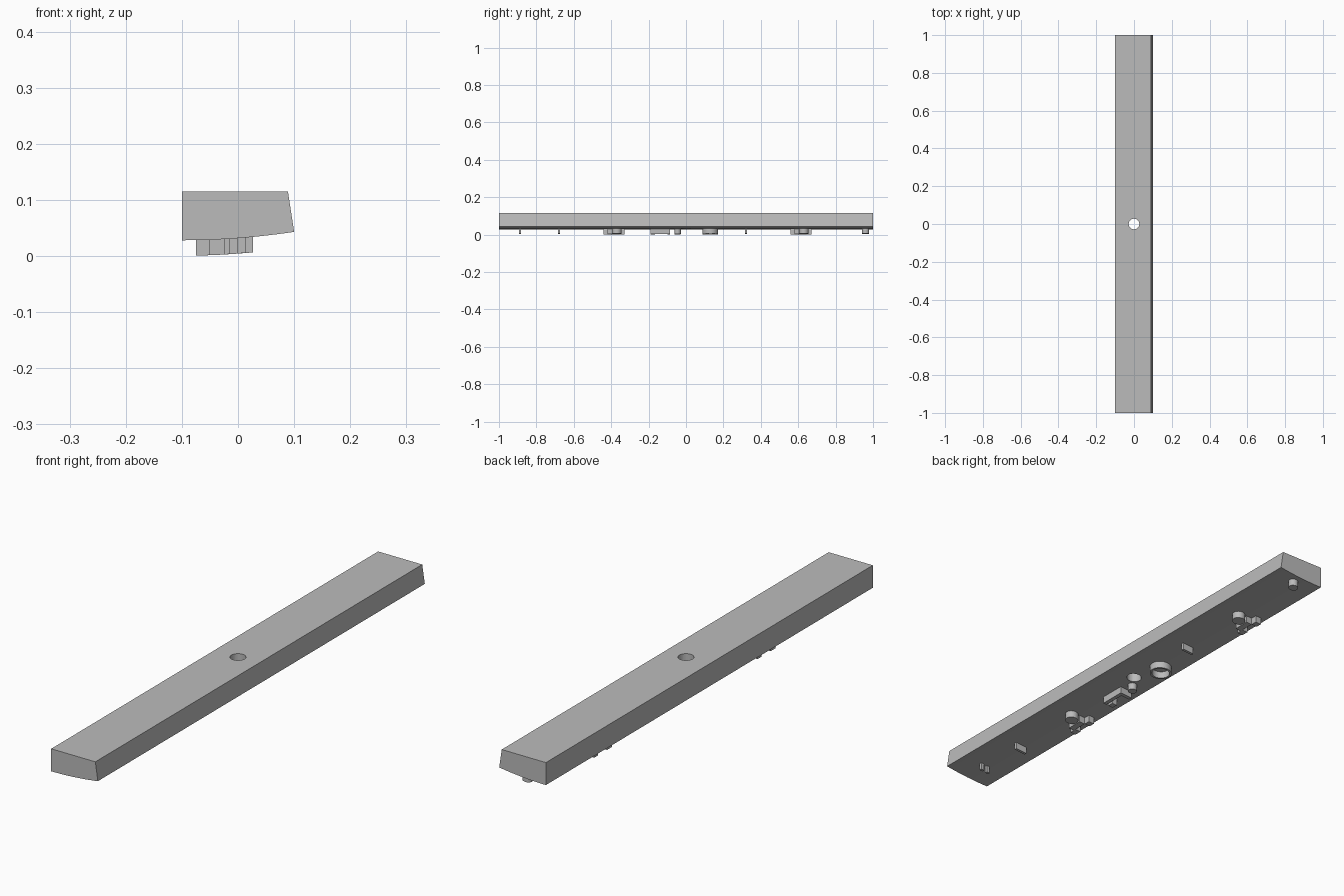
import bpy, bmesh, math

cube = bpy.data.objects.get("Cube")
if cube:
    bpy.data.objects.remove(cube, do_unlink=True)

grey = bpy.data.materials.new("plain_grey")
grey.use_nodes = True
grey.diffuse_color = (0.5, 0.5, 0.5, 1)
grey.node_tree.nodes["Principled BSDF"].inputs["Base Color"].default_value = (0.5, 0.5, 0.5, 1)

DEPTH = 0.0275


def underside(x):
    """Height of the curved lower face at x."""
    return 0.028 + 0.015 * ((x + 0.1) / 0.2) ** 2


def finish(name, bm):
    bmesh.ops.recalc_face_normals(bm, faces=bm.faces)
    mesh = bpy.data.meshes.new(name)
    bm.to_mesh(mesh)
    bm.free()
    mesh.materials.append(grey)
    obj = bpy.data.objects.new(name, mesh)
    bpy.context.collection.objects.link(obj)
    bpy.ops.object.select_all(action="DESELECT")
    obj.select_set(True)
    bpy.context.view_layer.objects.active = obj
    bpy.ops.object.shade_smooth_by_angle(angle=math.radians(30))
    return obj


def circle(x, y, r, n=32):
    return [(x + r * math.cos(math.tau * i / n), y + r * math.sin(math.tau * i / n))
            for i in range(n)]


def box(x0, x1, y0, y1):
    return [(x0, y0), (x1, y0), (x1, y1), (x0, y1)]


def stud(name, outline, inner=None):
    """Upright stud under the bar; its ends follow the curved underside."""
    bm = bmesh.new()

    def loop(points, drop):
        return [bm.verts.new((x, y, underside(x) - drop)) for x, y in points]

    def bridge(a, b):
        for i in range(len(a)):
            j = (i + 1) % len(a)
            bm.faces.new((a[i], a[j], b[j], b[i]))

    top, low = loop(outline, -0.004), loop(outline, DEPTH)
    bridge(top, low)
    if inner:
        inner_top, inner_low = loop(inner, -0.004), loop(inner, DEPTH)
        bridge(inner_top, inner_low)
        bridge(top, inner_top)
        bridge(low, inner_low)
    else:
        bm.faces.new(top)
        bm.faces.new(low)
    return finish(name, bm)


# Long bar: extruded section with one leaning side and a curved underside
steps = 12
xs = [-0.1 + 0.2 * i / steps for i in range(steps + 1)]
section = [(x, underside(x)) for x in xs] + [(0.089, 0.115), (-0.1, 0.115)]
bm = bmesh.new()
end = bm.faces.new([bm.verts.new((x, -1, z)) for x, z in section])
new = bmesh.ops.extrude_face_region(bm, geom=[end])["geom"]
bmesh.ops.translate(bm, vec=(0, 2, 0),
                    verts=[v for v in new if isinstance(v, bmesh.types.BMVert)])
bar = finish("long_bar", bm)

# Round hole through the middle
bpy.ops.mesh.primitive_cylinder_add(vertices=32, radius=0.028, depth=0.4)
cutter = bpy.context.object
cutter.name = "hole_cutter"
cutter.data.materials.append(grey)
cutter.hide_render = True
cut = bar.modifiers.new("centre_hole", "BOOLEAN")
cut.operation = "DIFFERENCE"
cut.solver = "EXACT"
cut.object = cutter
bpy.context.view_layer.objects.active = bar
bpy.ops.object.modifier_apply(modifier=cut.name)
bpy.data.objects.remove(cutter, do_unlink=True)

# Round studs and ring
stud("end_peg", circle(0.005, 0.96, 0.019))
stud("middle_peg", circle(-0.03, -0.045, 0.017))
stud("ring", circle(-0.025, 0.13, 0.042), circle(-0.025, 0.13, 0.034))

# Thin cross fins
for i, y in enumerate((-0.68, 0.32)):
    stud(f"fin_{i + 1}", box(-0.025, 0.025, y - 0.005, y + 0.005))

# Pair of tiny pegs
for i, x in enumerate((0.02, -0.008)):
    stud(f"tiny_peg_{i + 1}", box(x - 0.007, x + 0.007, -0.893, -0.882))

# Two matching clusters
for i, y in enumerate((-0.385, 0.615)):
    stud(f"cluster_round_{i + 1}", circle(0.002, y + 0.015, 0.025, 24))
    stud(f"cluster_block_{i + 1}", box(-0.05, -0.025, y - 0.035, y + 0.03))
    stud(f"cluster_left_foot_{i + 1}", box(-0.075, -0.05, y - 0.055, y - 0.025))
    stud(f"cluster_right_foot_{i + 1}", box(-0.075, -0.05, y + 0.03, y + 0.055))

# Angled bracket with a small foot
stud("bracket", [(-0.005, -0.19), (-0.005, -0.085), (-0.06, -0.085),
                 (-0.06, -0.1), (-0.02, -0.1), (-0.02, -0.19)])
stud("bracket_foot", box(-0.052, -0.03, -0.19, -0.165))
